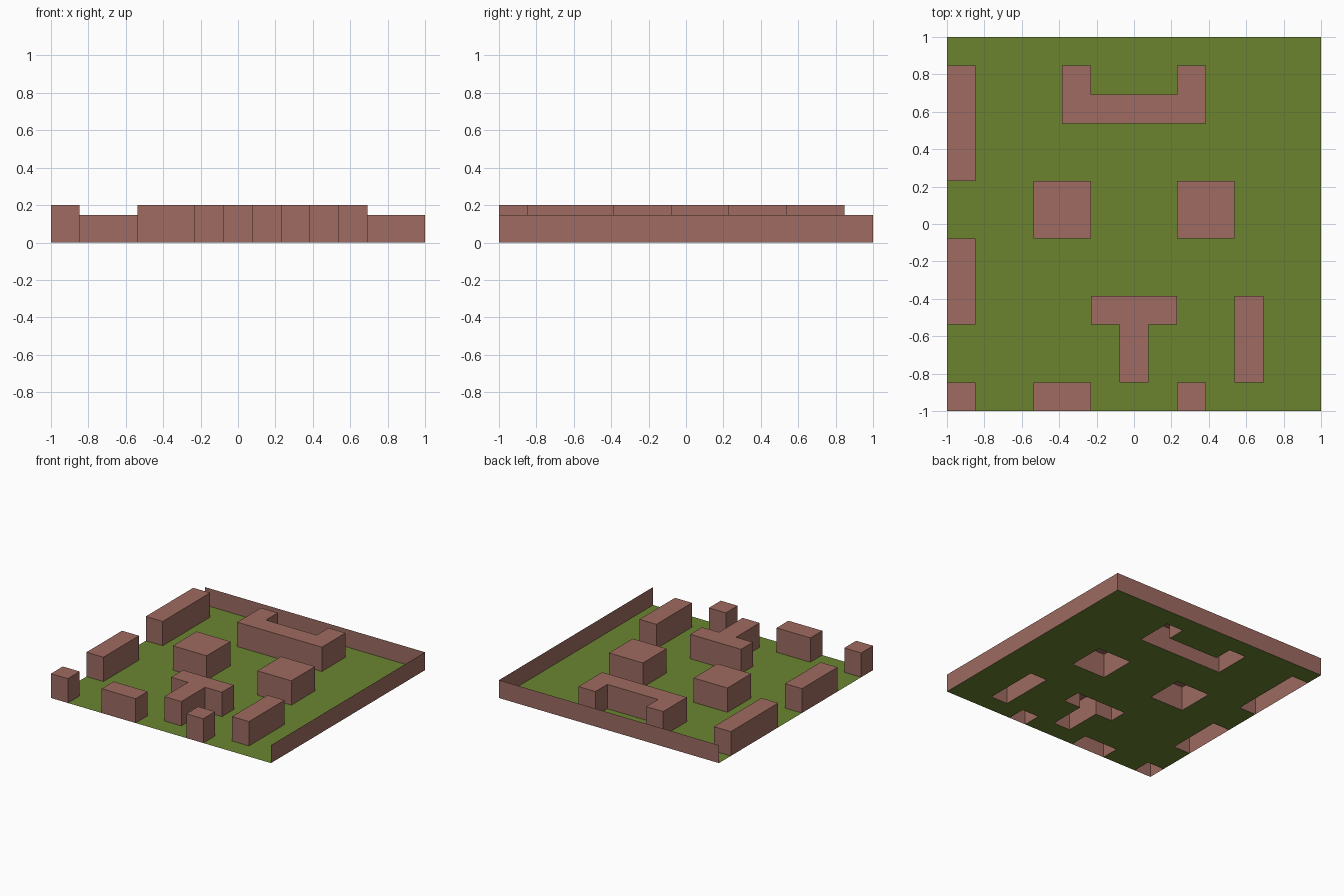
import bpy, bmesh

if "Cube" in bpy.data.objects:
    bpy.data.objects.remove(bpy.data.objects["Cube"])

N = 13            # the board is a 13 x 13 grid of cells
C = 2 / N
H_BLOCK, H_WALL = 0.2, 0.147

def material(name, rgb):
    m = bpy.data.materials.new(name)
    m.diffuse_color = (*rgb, 1)
    m.use_nodes = True
    m.node_tree.nodes["Principled BSDF"].inputs["Base Color"].default_value = m.diffuse_color
    return m

BRICK = material("brick_red_brown", (0.342, 0.147, 0.119))
GRASS = material("grass_green", (0.147, 0.231, 0.030))

def make(name, quads, mat):
    """Object from quads, welded and with coplanar faces merged."""
    bm = bmesh.new()
    for q in quads:
        bm.faces.new([bm.verts.new(p) for p in q])
    bmesh.ops.remove_doubles(bm, verts=bm.verts, dist=1e-4)
    if mat is BRICK:
        bmesh.ops.dissolve_limit(bm, angle_limit=0.01, verts=bm.verts, edges=bm.edges)
    me = bpy.data.meshes.new(name)
    bm.to_mesh(me)
    bm.free()
    me.materials.append(mat)
    bpy.context.collection.objects.link(bpy.data.objects.new(name, me))

def corners(i, j):
    x, y = -1 + i * C, -1 + j * C
    return [(x, y), (x + C, y), (x + C, y + C), (x, y + C)]

def top(i, j, z):
    return [(x, y, z) for x, y in corners(i, j)]

def side(a, b, h):
    return [(*a, 0), (*b, 0), (*b, h), (*a, h)]

def rect(i0, i1, j0, j1):
    return {(i, j) for i in range(i0, i1 + 1) for j in range(j0, j1 + 1)}

# Blocks as sets of grid cells (columns, rows inclusive)
blocks = {
    "left_block_long": rect(0, 0, 8, 11),
    "left_block_short": rect(0, 0, 3, 5),
    "corner_block": rect(0, 0, 0, 0),
    "front_block_wide": rect(3, 4, 0, 0),
    "front_block_small": rect(8, 8, 0, 0),
    "square_block_left": rect(3, 4, 6, 7),
    "square_block_right": rect(8, 9, 6, 7),
    "u_block": rect(4, 8, 10, 10) | {(4, 11), (8, 11)},
    "t_block": rect(5, 7, 3, 3) | rect(6, 6, 1, 2),
    "right_block": rect(10, 10, 1, 3),
}

# Hollow blocks: a top and outer sides, open underneath
for name, cells in blocks.items():
    quads = []
    for i, j in sorted(cells):
        quads.append(top(i, j, H_BLOCK))
        c = corners(i, j)
        for k, (di, dj) in enumerate([(0, -1), (1, 0), (0, 1), (-1, 0)]):
            if (i + di, j + dj) not in cells:
                quads.append(side(c[k], c[(k + 1) % 4], H_BLOCK))
    make(name, quads, BRICK)

# Ground sheet, with holes under the blocks
used = set().union(*blocks.values())
make("ground", [top(i, j, 0) for i in range(N) for j in range(N) if (i, j) not in used], GRASS)

# Thin border walls at the back and right
make("back_wall", [side((1, 1), (-1, 1), H_WALL)], BRICK)
make("right_wall", [side((1, -1), (1, 1), H_WALL)], BRICK)
